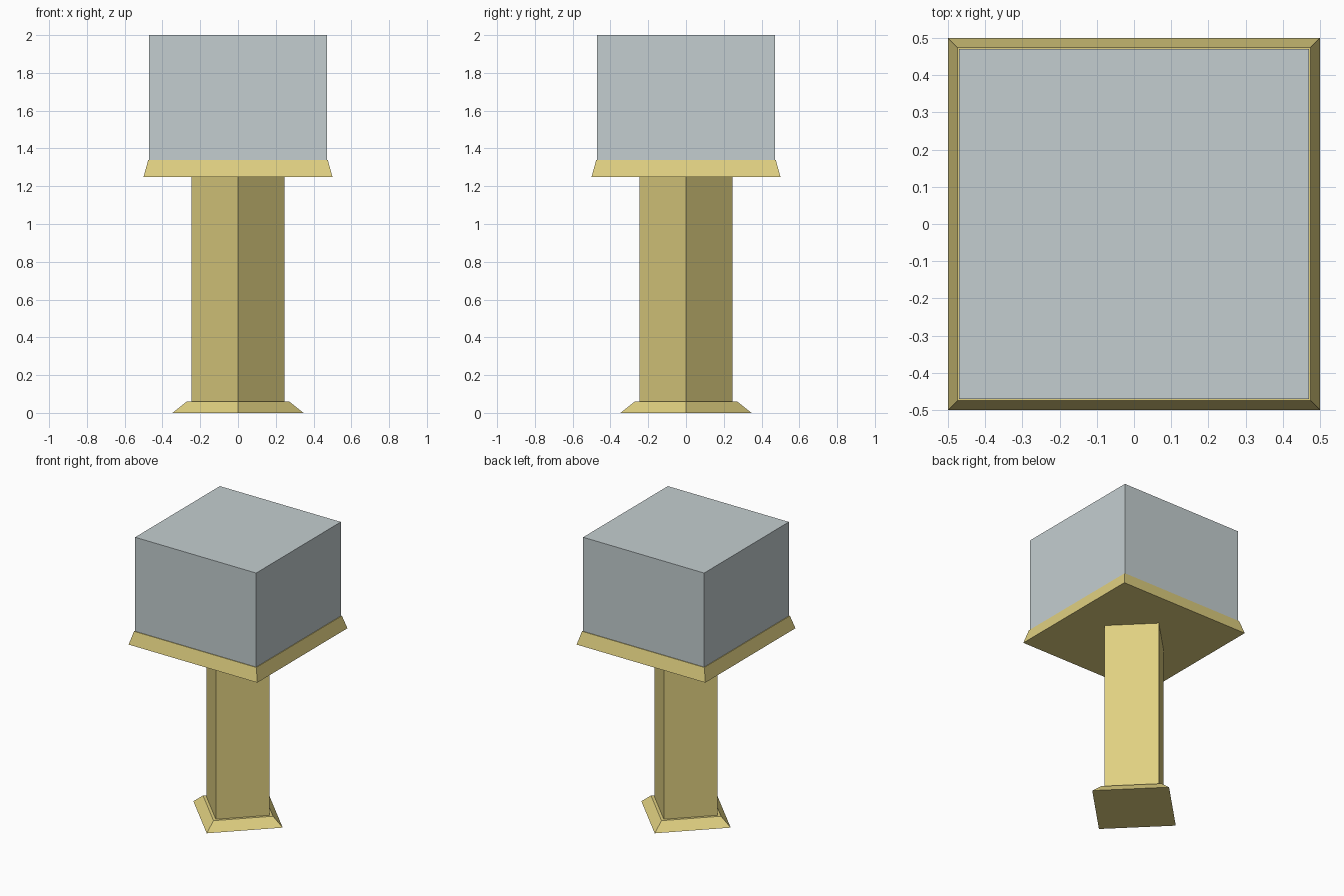
import bpy
import bmesh
import math
from mathutils import Matrix

if "Cube" in bpy.data.objects:
    bpy.data.objects.remove(bpy.data.objects["Cube"])


def material(name, rgb):
    """Flat colour given as 0-255 sRGB, stored linear."""
    lin = [(c / 255 / 12.92) if c < 11 else ((c / 255 + 0.055) / 1.055) ** 2.4 for c in rgb]
    mat = bpy.data.materials.new(name)
    mat.diffuse_color = (*lin, 1.0)
    mat.use_nodes = True
    mat.node_tree.nodes["Principled BSDF"].inputs["Base Color"].default_value = mat.diffuse_color
    return mat


brass = material("pale_brass", (224, 208, 129))
glass = material("pale_glass", (196, 206, 208))


def square_block(name, half_bottom, half_top, z0, z1, mat, turn=0.0):
    """Four-sided block or frustum; half sizes are measured to the flat sides."""
    bm = bmesh.new()
    bmesh.ops.create_cone(
        bm, cap_ends=True, segments=4,
        radius1=half_bottom * math.sqrt(2), radius2=half_top * math.sqrt(2),
        depth=z1 - z0,
        matrix=Matrix.Translation((0, 0, (z0 + z1) / 2))
        @ Matrix.Rotation(math.radians(45 + turn), 4, 'Z'))
    # make sure the sides line up with the axes for turn = 0
    v = bm.verts[:][0].co
    if turn == 0 and min(abs(v.x), abs(v.y)) < 1e-4:
        bmesh.ops.rotate(bm, verts=bm.verts, matrix=Matrix.Rotation(math.radians(45), 3, 'Z'))
    elif turn == 45 and min(abs(v.x), abs(v.y)) > 1e-4:
        bmesh.ops.rotate(bm, verts=bm.verts, matrix=Matrix.Rotation(math.radians(45), 3, 'Z'))
    mesh = bpy.data.meshes.new(name)
    bm.to_mesh(mesh)
    bm.free()
    mesh.materials.append(mat)
    obj = bpy.data.objects.new(name, mesh)
    bpy.context.collection.objects.link(obj)
    return obj


R = 1 / math.sqrt(2)
# foot and post stand diagonally, corners facing the axes
square_block("foot", 0.347 * R, 0.272 * R, 0.0, 0.06, brass, 45)
square_block("post", 0.246 * R, 0.246 * R, 0.06, 1.25, brass, 45)
# tray with sloping sides and the glass case on it
square_block("tray", 0.50, 0.475, 1.25, 1.34, brass)
square_block("glass_case", 0.47, 0.47, 1.34, 2.0, glass)
